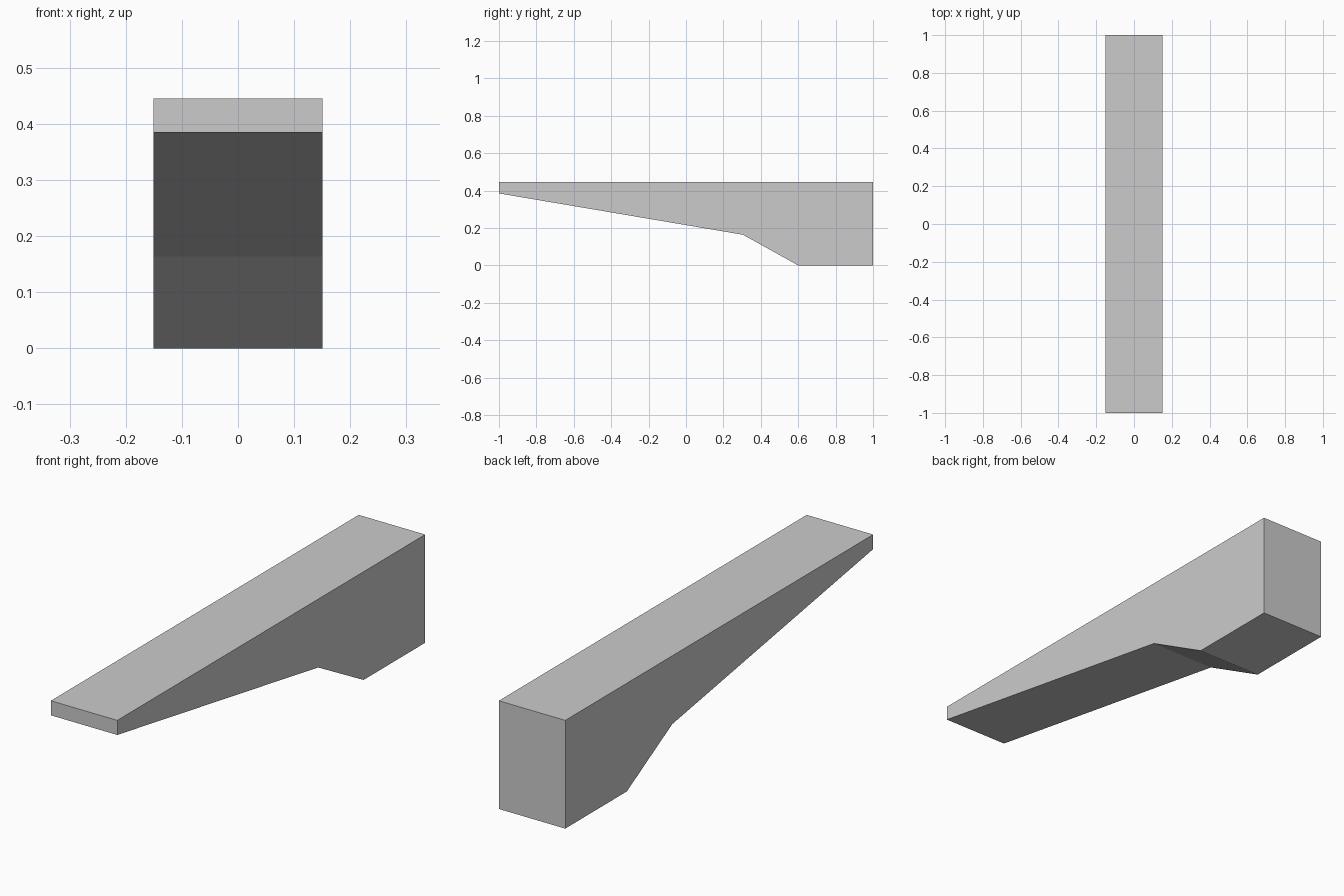
import bpy
import bmesh
from mathutils import Vector

# Remove the default object
default_cube = bpy.data.objects.get("Cube")
if default_cube:
    bpy.data.objects.remove(default_cube, do_unlink=True)

# Plain grey material
grey = bpy.data.materials.new("light_grey")
grey.use_nodes = True
colour = (0.6, 0.6, 0.6, 1)
grey.diffuse_color = colour
grey.node_tree.nodes["Principled BSDF"].inputs["Base Color"].default_value = colour


def extrude_profile(name, profile, width, material):
    """Extrude a side outline of (y, z) points evenly about x = 0."""
    bm = bmesh.new()
    side = bm.faces.new([bm.verts.new((-width / 2, y, z)) for y, z in profile])
    result = bmesh.ops.extrude_face_region(bm, geom=[side], use_keep_orig=True)
    moved = [v for v in result["geom"] if isinstance(v, bmesh.types.BMVert)]
    bmesh.ops.translate(bm, verts=moved, vec=Vector((width, 0, 0)))
    bmesh.ops.recalc_face_normals(bm, faces=bm.faces)
    mesh = bpy.data.meshes.new(name)
    bm.to_mesh(mesh)
    bm.free()
    mesh.materials.append(material)
    obj = bpy.data.objects.new(name, mesh)
    bpy.context.collection.objects.link(obj)
    return obj


# Tapered cantilever bracket: flat top, sloping underside, deep rear block
bracket_profile = [
    (-1, 0.445),
    (-1, 0.385),
    (0.305, 0.164),
    (0.6, 0),
    (1, 0),
    (1, 0.445),
]
extrude_profile("tapered_bracket", bracket_profile, 0.302, grey)
